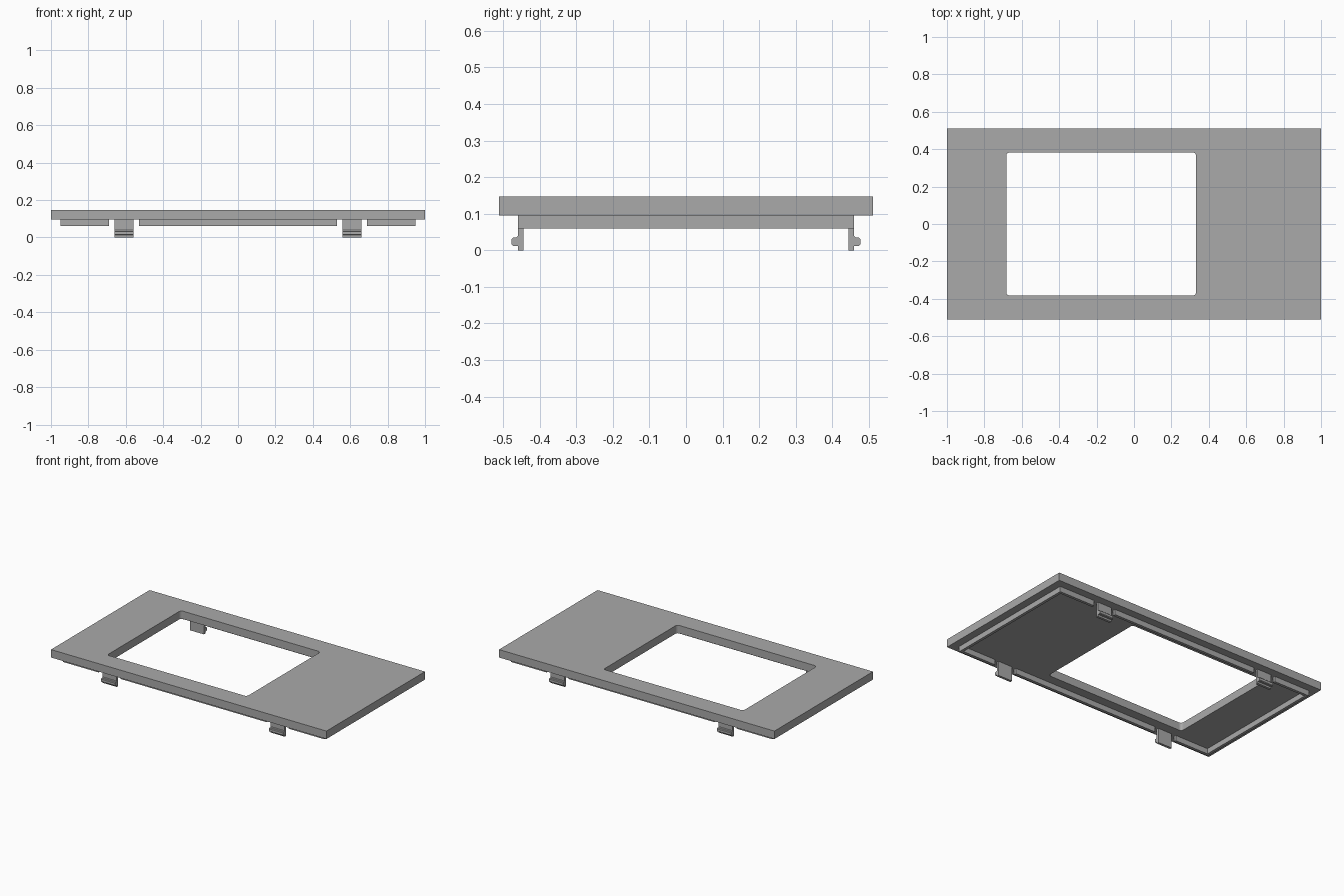
import bpy, bmesh, math
from mathutils import Vector

cube = bpy.data.objects.get("Cube")
if cube:
    bpy.data.objects.remove(cube, do_unlink=True)

gray = bpy.data.materials.new("plain gray")
gray.use_nodes = True
gray.diffuse_color = (0.4, 0.4, 0.4, 1)
gray.node_tree.nodes["Principled BSDF"].inputs["Base Color"].default_value = gray.diffuse_color

# Main dimensions
PLATE_X, PLATE_Y, PLATE_BOTTOM, PLATE_TOP = 1.0, 0.511, 0.095, 0.147
RIM_X, RIM_Y, RIM_BOTTOM, RIM_WALL = 0.95, 0.46, 0.06, 0.018
CLIP_X, CLIP_HALF, GAP_HALF = 0.61, 0.051, 0.08


def rounded_rect(x0, x1, y0, y1, radius=0.0, steps=5):
    """Counter-clockwise outline, with arcs at the corners if radius is set."""
    corners = [(x1, y1, -1, -1), (x0, y1, 1, -1), (x0, y0, 1, 1), (x1, y0, -1, 1)]
    if not radius:
        return [(x, y) for x, y, _, _ in corners]
    points = []
    for i, (x, y, sx, sy) in enumerate(corners):
        for k in range(steps + 1):
            a = math.pi / 2 * (i + k / steps)
            points.append((x + sx * radius + radius * math.cos(a),
                           y + sy * radius + radius * math.sin(a)))
    return points


def prism(name, outlines, place, depth):
    """Fill the outlines (later ones are holes), then extrude by depth."""
    bm = bmesh.new()
    edges = []
    for outline in outlines:
        verts = [bm.verts.new(place(*p)) for p in outline]
        edges += [bm.edges.new((a, b)) for a, b in zip(verts, verts[1:] + verts[:1])]
    bmesh.ops.triangle_fill(bm, edges=edges, use_beauty=True)
    cap = bmesh.ops.extrude_face_region(bm, geom=bm.faces[:])
    moved = [g for g in cap["geom"] if isinstance(g, bmesh.types.BMVert)]
    bmesh.ops.translate(bm, verts=moved, vec=Vector(depth))
    bmesh.ops.recalc_face_normals(bm, faces=bm.faces[:])
    mesh = bpy.data.meshes.new(name)
    bm.to_mesh(mesh)
    bm.free()
    mesh.materials.append(gray)
    obj = bpy.data.objects.new(name, mesh)
    bpy.context.collection.objects.link(obj)
    return obj


# Face plate with the off-centre rounded opening
prism("face_plate",
      [rounded_rect(-PLATE_X, PLATE_X, -PLATE_Y, PLATE_Y),
       rounded_rect(-0.683, 0.332, -0.382, 0.382, 0.018)],
      lambda x, y: (x, y, PLATE_BOTTOM), (0, 0, PLATE_TOP - PLATE_BOTTOM))

# Thin locating rim: a U at each end and a straight run on each long side
rim_height = (0, 0, PLATE_BOTTOM - RIM_BOTTOM)
end_start, run_end = CLIP_X + GAP_HALF, CLIP_X - GAP_HALF
inner_x, inner_y = RIM_X - RIM_WALL, RIM_Y - RIM_WALL
u_shape = [(end_start, -RIM_Y), (RIM_X, -RIM_Y), (RIM_X, RIM_Y), (end_start, RIM_Y),
           (end_start, inner_y), (inner_x, inner_y), (inner_x, -inner_y), (end_start, -inner_y)]
for side, sx in (("left", 1), ("right", -1)):
    prism(side + "_rim_end", [u_shape], lambda x, y: (sx * x, y, RIM_BOTTOM), rim_height)
for side, sy in (("back", 1), ("front", -1)):
    run = rounded_rect(-run_end, run_end, inner_y, RIM_Y)
    prism(side + "_rim_run", [run], lambda x, y: (x, sy * y, RIM_BOTTOM), rim_height)

# Snap clips: a flat leg with a soft-cornered hook facing outwards
clip_profile = [(0.444, PLATE_BOTTOM), (0.444, 0), (RIM_Y, 0), (RIM_Y, 0.012),
                (0.473, 0.012), (0.477, 0.016), (0.477, 0.031), (0.473, 0.035),
                (0.464, 0.035), (RIM_Y, 0.039), (RIM_Y, PLATE_BOTTOM)]
for end, sx in (("left", 1), ("right", -1)):
    for side, sy in (("back", 1), ("front", -1)):
        prism(f"{side}_{end}_clip", [clip_profile],
              lambda y, z: (sx * CLIP_X - CLIP_HALF, sy * y, z), (2 * CLIP_HALF, 0, 0))
